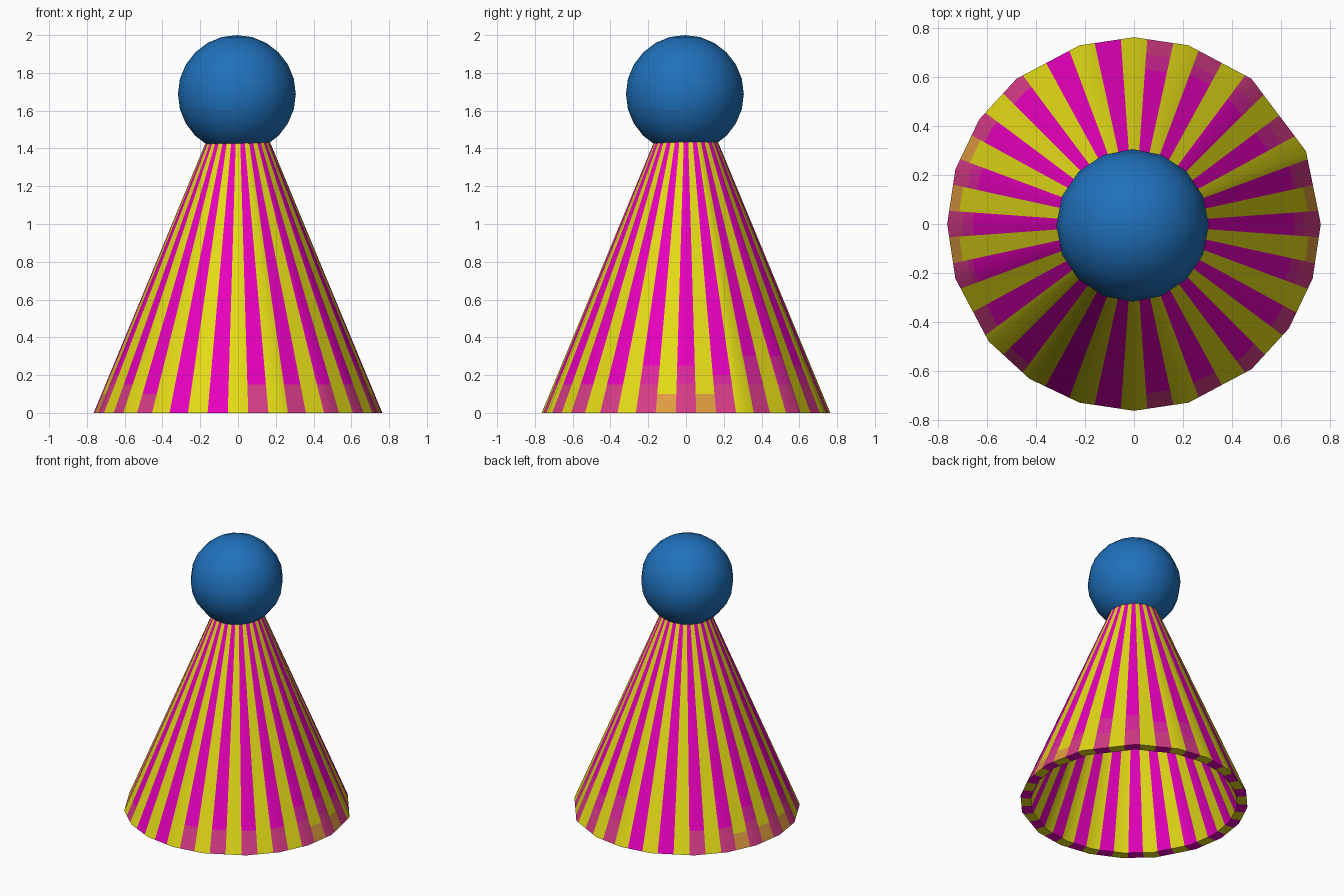
import bpy, bmesh, math

if "Cube" in bpy.data.objects:
    bpy.data.objects.remove(bpy.data.objects["Cube"])


def material(name, rgb):
    m = bpy.data.materials.new(name)
    m.diffuse_color = (*rgb, 1)
    m.use_nodes = True
    m.node_tree.nodes["Principled BSDF"].inputs["Base Color"].default_value = m.diffuse_color
    return m


yellow = material("yellow", (0.77, 0.71, 0.008))
magenta = material("magenta", (0.80, 0.0, 0.51))
pink = material("faded pink", (0.67, 0.045, 0.24))
orange = material("faded orange", (0.74, 0.33, 0.05))
deep_pink = material("deep pink", (0.70, 0.02, 0.33))
blue = material("blue", (0.014, 0.165, 0.50))

# Uneven corner angles of the skirt, and the 22 striped pairs around it
CORNERS = [0, 23, 51, 73, 90, 107, 129, 146, 163, 180, 197, 219, 236, 253,
           270, 287, 309, 326, 343, 360]
PERIOD = 360 / 22
EDGES = [(-90 + PERIOD * (i / 2 + 0.25)) % 360 for i in range(44)]
ANGLES = sorted(set(CORNERS[:-1]) |
                {e for e in EDGES if min(abs(e - c) for c in CORNERS) > 0.01})
# Height of the faded hem on each of the 22 magenta stripes, starting at +x
FADE = [0.25, 0.2, 0.3, 0.3, 0.25, 0.3, 0, 0, 0.15, 0.15, 0.25,
        0.25, 0.2, 0.15, 0.1, 0, 0, 0.15, 0.15, 0.15, 0.15, 0.25]


def chord_factor(a):
    """Distance to the straight side at angle a, for corner radius 1."""
    for lo, hi in zip(CORNERS, CORNERS[1:]):
        if lo <= a <= hi:
            half = math.radians((hi - lo) / 2)
            return math.cos(half) / math.cos(math.radians(a - (lo + hi) / 2))


def skirt_colour(a, z, outer):
    """0 yellow, 1 magenta, 2 pink, 3 orange, 4 deep pink"""
    striped = 0.25 < ((a + 90) / PERIOD) % 1 < 0.75
    if outer and striped and z < FADE[round(a / PERIOD) % 22]:
        return 2 if z < 0.15 else 4
    if outer and not striped and z < 0.1 and (a < 20 or a > 340 or 155 < a < 190):
        return 3
    return 1 if striped else 0


# Hollow skirt: outer wall with hem rows, rim and inner wall
slope = (0.764 - 0.167) / 1.44
profile = [(0.695, 0)]
profile += [(0.764 - slope * z, z) for z in (0, 0.1, 0.15, 0.2, 0.25, 0.3, 1.44)]
profile += [(0.1, 1.44)]
bm = bmesh.new()
rings = []
for r, z in profile:
    ring = []
    for a in ANGLES:
        f, t = r * chord_factor(a), math.radians(a)
        ring.append(bm.verts.new((f * math.cos(t), f * math.sin(t), z)))
    rings.append(ring)
n = len(ANGLES)
for k in range(len(profile)):
    nxt = (k + 1) % len(profile)
    low, high = rings[k], rings[nxt]
    zmid = (profile[k][1] + profile[nxt][1]) / 2
    for i in range(n):
        j = (i + 1) % n
        face = bm.faces.new((low[i], low[j], high[j], high[i]))
        mid = (ANGLES[i] + (ANGLES[j] if j else 360)) / 2
        face.material_index = skirt_colour(mid, zmid, 1 <= k <= len(profile) - 3)
bmesh.ops.recalc_face_normals(bm, faces=bm.faces)
mesh = bpy.data.meshes.new("striped_skirt")
bm.to_mesh(mesh)
bm.free()
for m in (yellow, magenta, pink, orange, deep_pink):
    mesh.materials.append(m)
skirt = bpy.data.objects.new("striped_skirt", mesh)
bpy.context.collection.objects.link(skirt)

# Ball on top
bpy.ops.mesh.primitive_uv_sphere_add(segments=16, ring_count=12, radius=0.312,
                                     location=(-0.006, -0.006, 1.688))
ball = bpy.context.object
ball.name = "ball"
ball.data.materials.append(blue)

for ob in (skirt, ball):
    bpy.ops.object.select_all(action='DESELECT')
    ob.select_set(True)
    bpy.context.view_layer.objects.active = ob
    bpy.ops.object.shade_smooth_by_angle(angle=math.radians(35))
